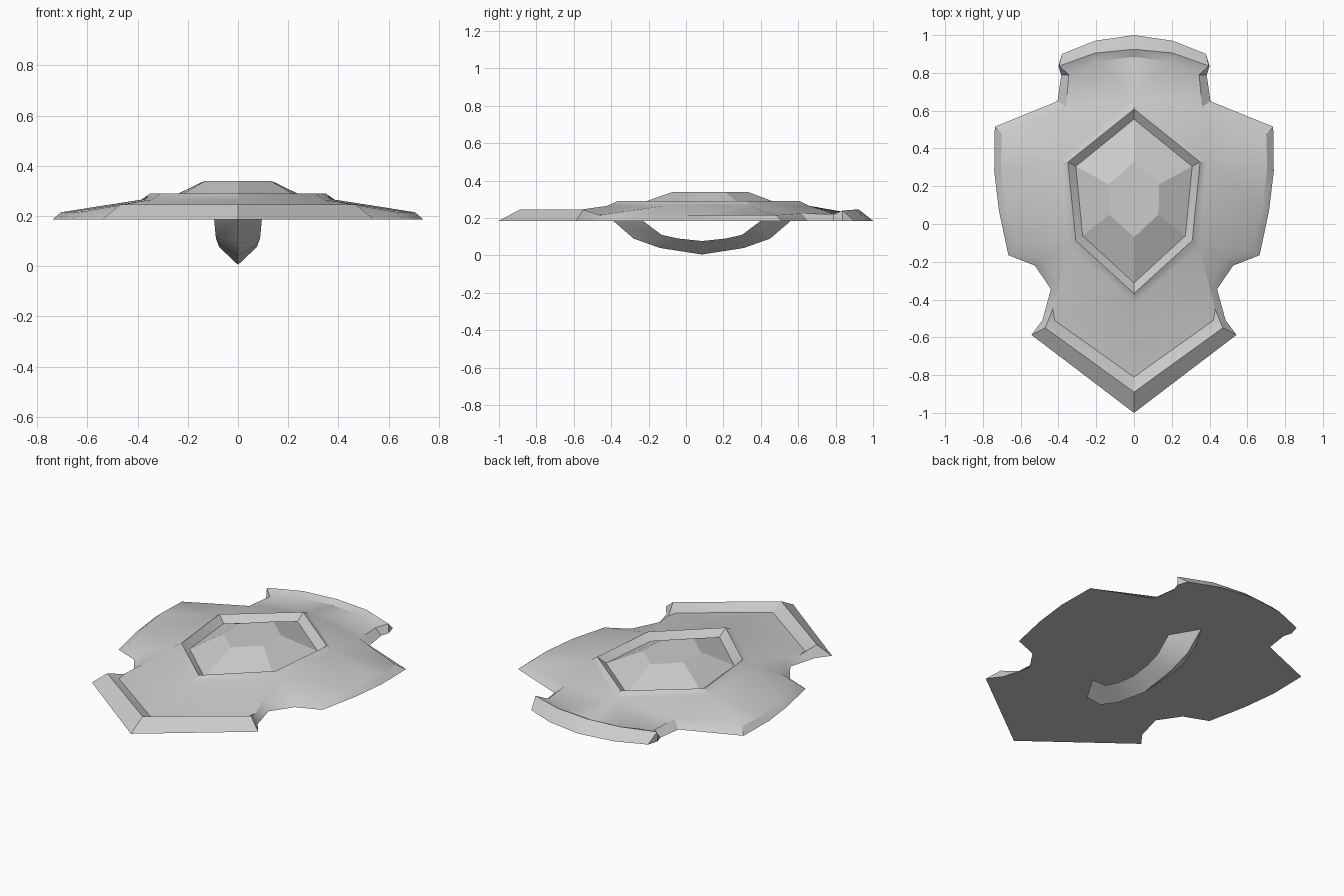
import bpy, bmesh
from math import radians

cube = bpy.data.objects.get("Cube")
if cube:
    bpy.data.objects.remove(cube, do_unlink=True)

steel = bpy.data.materials.new("plain_grey")
steel.use_nodes = True
GREY = (0.6, 0.6, 0.6, 1)
steel.diffuse_color = GREY
steel.node_tree.nodes["Principled BSDF"].inputs["Base Color"].default_value = GREY

BACK = 0.185


def make(name, faces, smooth):
    """Right-half faces given as point tuples; mirrored across x = 0."""
    bm = bmesh.new()
    for sign in (1, -1):
        for face in faces:
            pts = []
            for p in face:
                if p not in pts:
                    pts.append(p)
            if len(pts) > 2 and any(p[0] for p in pts):
                bm.faces.new([bm.verts.new((sign * x, y, z)) for x, y, z in pts])
    bmesh.ops.remove_doubles(bm, verts=bm.verts, dist=0.0005)
    bmesh.ops.recalc_face_normals(bm, faces=bm.faces)
    mesh = bpy.data.meshes.new(name)
    bm.to_mesh(mesh)
    bm.free()
    mesh.materials.append(steel)
    obj = bpy.data.objects.new(name, mesh)
    bpy.context.collection.objects.link(obj)
    bpy.ops.object.select_all(action="DESELECT")
    obj.select_set(True)
    bpy.context.view_layer.objects.active = obj
    if smooth:
        bpy.ops.object.shade_smooth_by_angle(angle=radians(smooth))
    return obj


def bridge(a, b):
    """Quads between two rows of equal length."""
    return [(a[i], a[i + 1], b[i + 1], b[i]) for i in range(len(a) - 1)]


def row(points, z):
    return [(x, y, z) for x, y in points]


# Central hexagonal frame and gem, from top point to bottom point
frame_foot = row([(0, .66), (.385, .335), (.345, -.115), (0, -.42)], .265)
frame_ridge = row([(0, .608), (.35, .328), (.308, -.088), (0, -.368)], .29)
frame_inner = row([(0, .555), (.308, .305), (.272, -.062), (0, -.312)], .255)
gem_top = row([(0, .33), (.133, .21), (.13, .05), (0, -.07)], .34)

# Shield stations: outline, crest point, inner foot (None on plain edges),
# and the frame corner each one runs to
stations = [
    ((0, 1), (0, .925, .245), (0, .885, .225), 0),
    ((.206, .97), (.206, .905, .245), (.19, .862, .225), 0),
    ((.381, .9), (.397, .836, .24), (.345, .79, .22), 0),
    ((.4, .836), (.397, .836, .24), (.345, .79, .22), 0),
    ((.385, .788), (.345, .79, .22), None, 0),
    ((.405, .65), (.36, .62, .225), None, 0),
    ((.737, .515), (.7, .475, .215), None, 1),
    ((.74, .28), (.705, .29, .215), None, 1),
    ((.715, .07), (.68, .08, .215), None, 1),
    ((.665, -.165), (.62, -.125, .217), None, 2),
    ((.525, -.22), (.485, -.18, .225), None, 2),
    ((.44, -.345), (.395, -.34, .23), None, 2),
    ((.485, -.51), (.43, -.45, .212), None, 2),
    ((.543, -.587), (.47, -.55, .245), (.42, -.51, .21), 2),
    ((0, -1), (0, -.89, .245), (0, -.81, .21), 3),
]
outline = row([s[0] for s in stations], BACK)
crest = [s[1] for s in stations]
foot = [s[2] or s[1] for s in stations]
hub = [frame_foot[s[3]] for s in stations]
faces = bridge(outline, crest) + bridge(crest, foot) + bridge(foot, hub)
faces += bridge(frame_foot, frame_ridge) + bridge(frame_ridge, frame_inner)
# Flat back
axis = [(0, y, z) for x, y, z in outline]
faces += bridge(outline, axis)
make("shield_body", faces, 30)

# Faceted gem
make("center_gem", bridge(frame_inner, gem_top) + [tuple(gem_top)], 0)

# Arched grip with a triangular section: keel (y, z), inside edge (y, z), half width
grip = [
    ((-.39, .185), (-.23, .185), .095),
    ((-.28, .09), (-.13, .11), .088),
    ((-.14, .04), (-.04, .09), .08),
    ((.085, .005), (.085, .077), .076),
    ((.31, .04), (.21, .09), .08),
    ((.45, .09), (.30, .11), .088),
    ((.56, .185), (.40, .185), .095),
]
keel = [(0, *k) for k, e, w in grip]
edge = [(w, *e) for k, e, w in grip]
inside = [(0, *e) for k, e, w in grip]
make("hand_grip", bridge(keel, edge) + bridge(edge, inside), 40)
